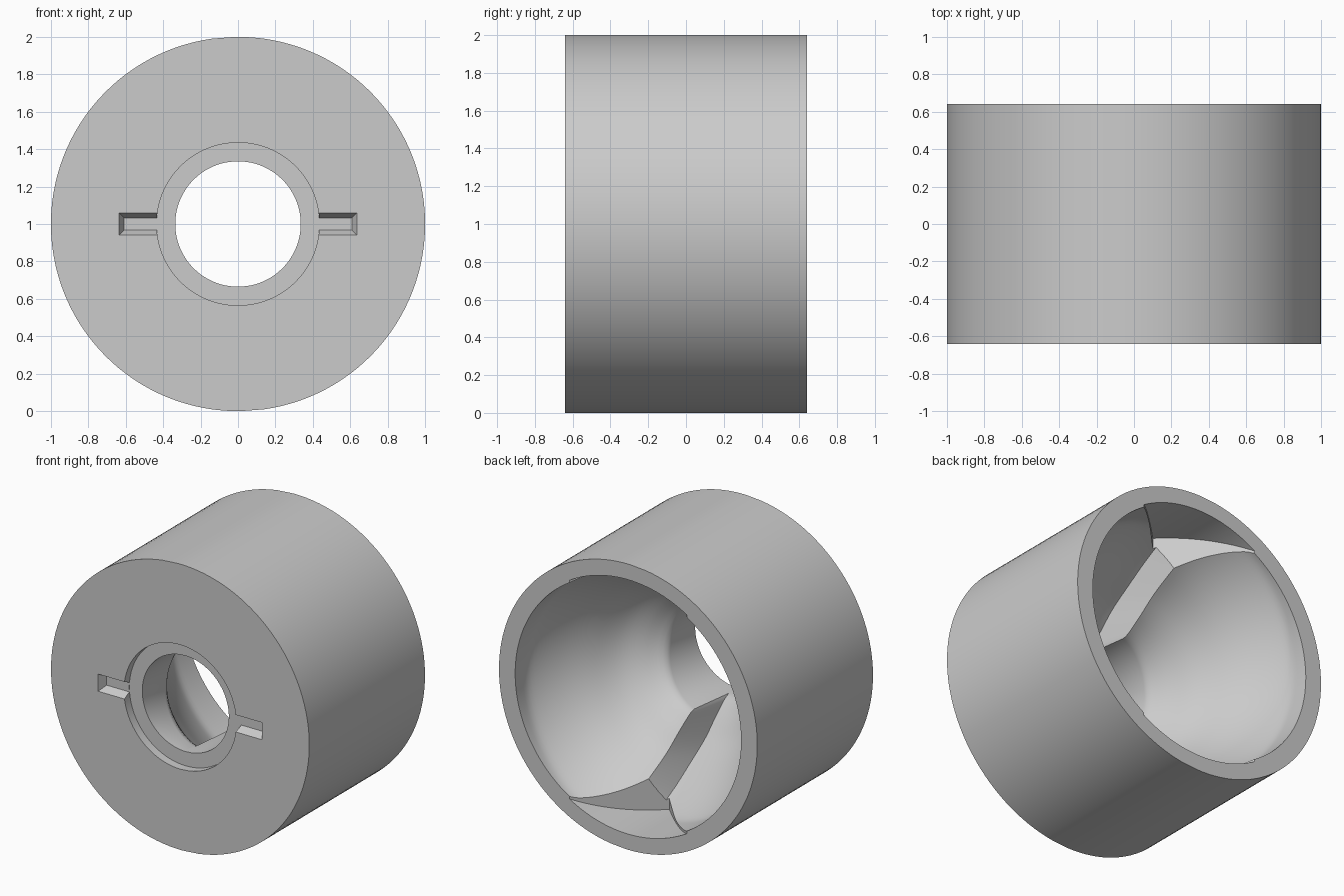
import bpy, bmesh, math
from math import sin, cos, radians, sqrt

cube = bpy.data.objects.get("Cube")
if cube:
    bpy.data.objects.remove(cube, do_unlink=True)

HALF = 0.64                      # half length along y
BORE, RECESS, MOUTH = 0.335, 0.435, 0.875
PITCH = 0.33                     # how far the funnel deepens over half a turn
START, STEP = -82, 7             # degrees: where a ramp begins, width of the step
N, K = 60, 36                    # columns per ramp, rings in the funnel

grey = bpy.data.materials.new("light_grey")
grey.use_nodes = True
grey.diffuse_color = (0.6, 0.6, 0.6, 1)
grey.node_tree.nodes["Principled BSDF"].inputs["Base Color"].default_value = grey.diffuse_color

# Funnel profile: depth from the ramp's mouth against radius
FUNNEL = [(-0.9, BORE), (-0.8, BORE), (-0.68, 0.415), (-0.54, 0.55), (-0.365, 0.67),
          (-0.2, 0.775), (-0.05, 0.85), (0.04, MOUTH), (1, MOUTH)]


def slope(i):
    if FUNNEL[i][1] in (BORE, MOUTH):
        return 0
    (s0, r0), (s1, r1) = FUNNEL[i - 1], FUNNEL[i + 1]
    return (r1 - r0) / (s1 - s0)


def funnel_radius(s):
    """Smooth curve through the profile points."""
    for i in range(len(FUNNEL) - 1):
        (s0, r0), (s1, r1) = FUNNEL[i], FUNNEL[i + 1]
        if s <= s1:
            d = s1 - s0
            u = max(0, (s - s0) / d)
            v = 1 - u
            return (r0 * v * v * (1 + 2 * u) + r1 * u * u * (1 + 2 * v)
                    + d * u * v * (slope(i) * v - slope(i + 1) * u))
    return MOUTH


def loft(name, loops, closed=False):
    """Solid through equal point loops: a closed ring, or capped at both ends."""
    bm = bmesh.new()
    rows = [[bm.verts.new(p) for p in loop] for loop in loops]
    for a, b in zip(rows, rows[1:] + rows[:1] if closed else rows[1:]):
        for i in range(len(a)):
            j = (i + 1) % len(a)
            bm.faces.new((a[i], a[j], b[j], b[i]))
    if not closed:
        bm.faces.new(rows[0][::-1])
        bm.faces.new(rows[-1])
    # The winding is consistent, so only its direction needs checking
    if bm.calc_volume(signed=True) < 0:
        bmesh.ops.reverse_faces(bm, faces=bm.faces[:])
    mesh = bpy.data.meshes.new(name)
    bm.to_mesh(mesh)
    bm.free()
    mesh.materials.append(grey)
    ob = bpy.data.objects.new(name, mesh)
    bpy.context.collection.objects.link(ob)
    return ob


def cut(ob, cutter):
    mod = ob.modifiers.new("cut", 'BOOLEAN')
    mod.operation, mod.object, mod.solver = 'DIFFERENCE', cutter, 'EXACT'
    bpy.context.view_layer.objects.active = ob
    bpy.ops.object.modifier_apply(modifier=mod.name)
    bpy.data.objects.remove(cutter, do_unlink=True)


# Sleeve: a closed section swept round y, its funnel deepening along two ramps
def section(angle, shift):
    pts = [(1, HALF), (1, -HALF), (RECESS, -HALF), (RECESS, -HALF + 0.06), (BORE, -HALF + 0.06)]
    start = -0.8 + shift
    for k in range(K + 1):
        y = start * (1 - k / K)
        pts.append((funnel_radius(y - shift), HALF + y))
    return [(r * cos(angle), y, 1 + r * sin(angle)) for r, y in pts]


sleeve = loft("sleeve", [
    section(radians(START + 180 * half + (180 - STEP) * i / N), -PITCH * i / N)
    for half in range(2) for i in range(N + 1)], closed=True)


# V-shaped entry notches at top and bottom of the mouth, with a round floor
def notch_slice(x, side):
    near, far = HALF - 0.455 + abs(x), HALF + 0.1
    floor = 1 + side * sqrt(0.89 ** 2 - x * x)
    inner = 1 + side * 0.3
    return [(x, near, inner), (x, far, inner), (x, far, floor), (x, near, floor)]


for side in (-1, 1):
    cut(sleeve, loft("notch_cutter", [notch_slice(i / 40, side) for i in range(-20, 21)]))


# Tapered key slots on either side of the front recess
def rectangle(w, h, y):
    return [(x * w, y, 1 + z * h) for x, z in ((-1, -1), (1, -1), (1, 1), (-1, 1))]


cut(sleeve, loft("slot_cutter", [rectangle(0.66, 0.087, -HALF - 0.058),
                                 rectangle(0.61, 0.033, -HALF + 0.058)]))

# Smooth shading with crisp edges
bpy.ops.object.select_all(action='DESELECT')
sleeve.select_set(True)
bpy.context.view_layer.objects.active = sleeve
bpy.ops.object.shade_smooth_by_angle(angle=radians(28))
